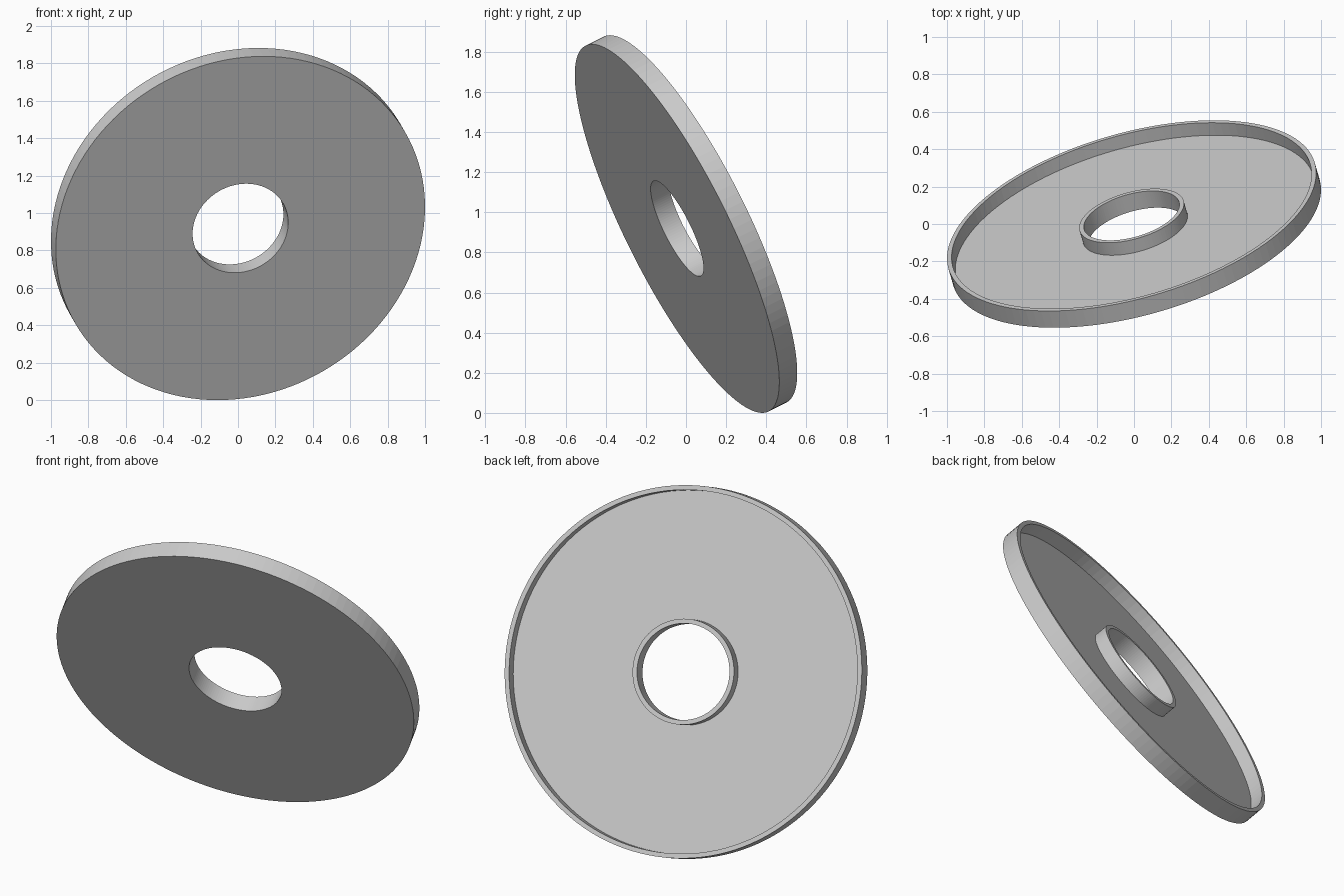
import bpy
import math
from mathutils import Vector

if "Cube" in bpy.data.objects:
    bpy.data.objects.remove(bpy.data.objects["Cube"])

R_OUT, R_HOLE = 1.0195, 0.264     # outer rim and bore radii
H = 0.0515                        # half of the dish depth
W = 0.0255                        # wall and floor thickness
N = 128
AXIS = Vector((-0.25, 0.866, 0.433)).normalized()   # open side direction

# U-shaped cross-section: floor, outer rim and inner collar
profile = [
    (R_HOLE, -H), (R_OUT, -H), (R_OUT, H), (R_OUT - W, H),
    (R_OUT - W, -H + W), (R_HOLE + W, -H + W), (R_HOLE + W, H), (R_HOLE, H),
]


def lathe(name, pts, n):
    k = len(pts)
    verts = [(r * math.cos(2 * math.pi * i / n), r * math.sin(2 * math.pi * i / n), z)
             for i in range(n) for r, z in pts]
    faces = []
    for i in range(n):
        a, b = i * k, (i + 1) % n * k
        for j in range(k):
            m = (j + 1) % k
            faces.append((a + j, b + j, b + m, a + m))
    mesh = bpy.data.meshes.new(name)
    mesh.from_pydata(verts, [], faces)
    # outward normals: the underside must face -z
    if mesh.polygons[0].normal.z > 0:
        mesh.flip_normals()
    mesh.update()
    obj = bpy.data.objects.new(name, mesh)
    bpy.context.collection.objects.link(obj)
    return obj


# Ring-shaped dish, tilted and resting on the ground
dish = lathe("ring_dish", profile, N)
dish.rotation_mode = 'QUATERNION'
dish.rotation_quaternion = AXIS.to_track_quat('Z', 'Y')
dish.location.z = R_OUT * math.sqrt(1 - AXIS.z ** 2) + H * AXIS.z
